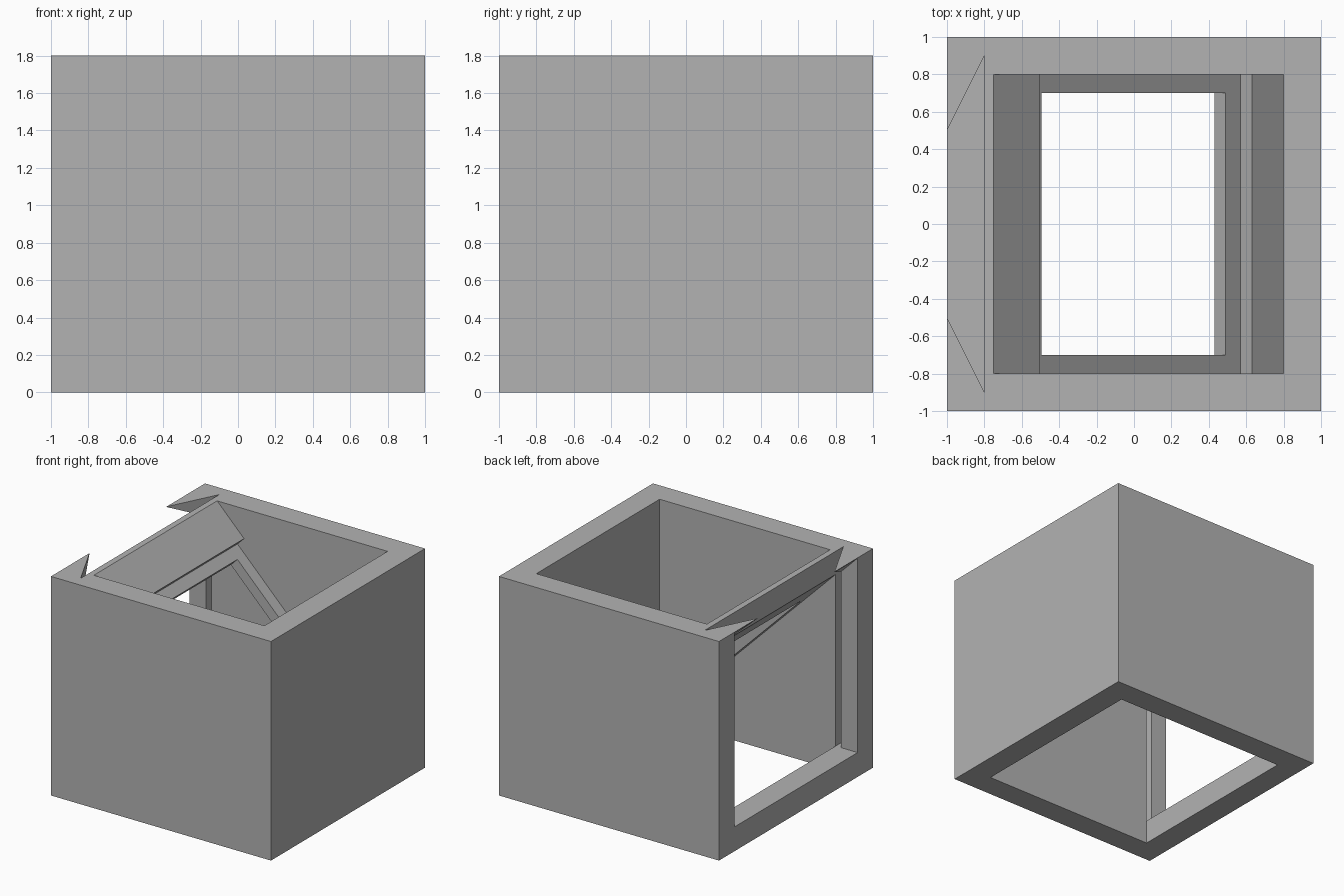
import bpy
import bmesh

cube = bpy.data.objects.get("Cube")
if cube:
    bpy.data.objects.remove(cube)

grey = bpy.data.materials.new("plain_grey")
grey.use_nodes = True
COLOUR = (0.45, 0.45, 0.45, 1)
grey.diffuse_color = COLOUR
grey.node_tree.nodes["Principled BSDF"].inputs["Base Color"].default_value = COLOUR


def prism(name, outline, lift):
    """Extrude a 2D outline; lift turns (a, b, end) into a point, end is 0 or 1."""
    bm = bmesh.new()
    rings = [[bm.verts.new(lift(a, b, end)) for a, b in outline] for end in (0, 1)]
    n = len(outline)
    for ring in rings:
        bm.faces.new(ring)
    for i in range(n):
        j = (i + 1) % n
        bm.faces.new((rings[0][i], rings[0][j], rings[1][j], rings[1][i]))
    bmesh.ops.recalc_face_normals(bm, faces=bm.faces)
    mesh = bpy.data.meshes.new(name)
    bm.to_mesh(mesh)
    bm.free()
    mesh.materials.append(grey)
    obj = bpy.data.objects.new(name, mesh)
    bpy.context.collection.objects.link(obj)
    return obj


def side_prism(name, outline, half):
    """Outline in x and z, centred along y."""
    return prism(name, outline, lambda x, z, end: (x, half * (2 * end - 1), z))


def plan_prism(name, outline, low, high):
    """Outline in x and y, raised from low to high."""
    return prism(name, outline, lambda x, y, end: (x, y, high if end else low))


def square(half):
    return [(-half, -half), (half, -half), (half, half), (-half, half)]


def carve(obj, cutters):
    """Cut the cutters out of obj, then remove them."""
    bpy.context.view_layer.objects.active = obj
    for cutter in cutters:
        cutter.hide_render = True
        mod = obj.modifiers.new("cut", 'BOOLEAN')
        mod.operation = 'DIFFERENCE'
        mod.solver = 'EXACT'
        mod.object = cutter
        bpy.ops.object.modifier_apply(modifier=mod.name)
        bpy.data.objects.remove(cutter)


# Box shell: open top and bottom, side window, door groove and flared top slot
SILL, ROOF = 0.2, 0.797


def opening(name, x0, x1, half):
    return side_prism(name, [(x0, SILL), (x1, SILL), (x1, ROOF - x1), (x0, ROOF - x0)], half)


shell = plan_prism("box_shell", square(1), 0, 1.8)
carve(shell, [
    plan_prism("cavity_cutter", square(0.8), -0.5, 2.5),
    opening("window_cutter", -1.2, -0.7, 0.8),
    opening("groove_cutter", -0.85, -0.8, 0.9),
    plan_prism("slot_cutter", [(-1.1, -0.3), (-0.8, -0.9), (-0.8, 0.9), (-1.1, 0.3)], 1.4, 2.2),
])

# Sloping panel with a recessed seat and a window through it
TOP = 1.05


def slope_block(name, s0, s1, d0, d1, half):
    """Block square to the slope, from s0 to s1 along it and d0 to d1 deep."""
    corners = [(s0, d0), (s1, d0), (s1, d1), (s0, d1)]
    return side_prism(name, [(s - d, TOP - s - d) for s, d in corners], half)


panel = side_prism("sloping_panel", [
    (-0.8, 1.8), (-0.75, 1.8), (0.8, TOP - 0.8), (0.8, 0.01), (-0.8, 1.61)], 0.8)
carve(panel, [
    slope_block("seat_cutter", -0.505, 0.63, -0.1, 0.06, 1.0),
    slope_block("panel_window_cutter", -0.435, 0.55, 0.03, 0.25, 0.7),
])
